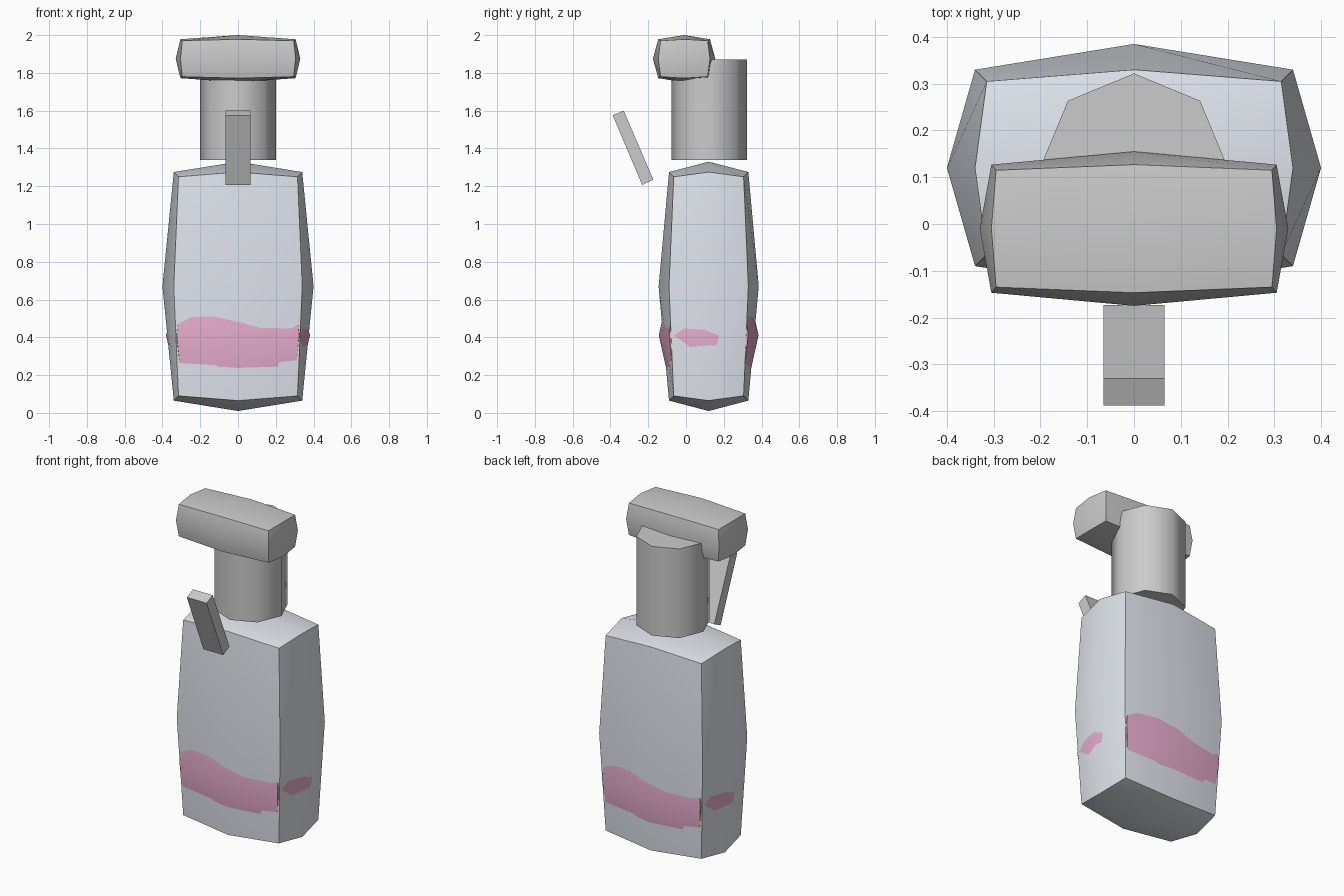
import bpy, bmesh
from mathutils import Vector

if "Cube" in bpy.data.objects:
    bpy.data.objects.remove(bpy.data.objects["Cube"])


def colour(obj, name, rgb):
    mat = bpy.data.materials.new(name)
    mat.diffuse_color = (*rgb, 1)
    mat.use_nodes = True
    mat.node_tree.nodes["Principled BSDF"].inputs["Base Color"].default_value = mat.diffuse_color
    obj.data.materials.append(mat)


def finish(name, bm):
    bmesh.ops.recalc_face_normals(bm, faces=bm.faces)
    mesh = bpy.data.meshes.new(name)
    bm.to_mesh(mesh)
    bm.free()
    obj = bpy.data.objects.new(name, mesh)
    bpy.context.collection.objects.link(obj)
    return obj


def smooth(obj):
    bpy.ops.object.select_all(action='DESELECT')
    obj.select_set(True)
    bpy.context.view_layer.objects.active = obj
    bpy.ops.object.shade_smooth_by_angle(angle=0.6)


def pillow(name, centre, half, edge, corner):
    """Once-divided box: half-extents at face centres, edge middles and corners."""
    bm = bmesh.new()
    bmesh.ops.create_cube(bm, size=2)
    bmesh.ops.subdivide_edges(bm, edges=bm.edges[:], cuts=1, use_grid_fill=True)
    for v in bm.verts:
        level = sum(abs(c) > 0.5 for c in v.co)
        size = (half, edge, corner)[level - 1]
        v.co = Vector([c * s + o for c, s, o in zip(v.co, size, centre)])
    obj = finish(name, bm)
    smooth(obj)
    return obj


# Bottle body
body = pillow("bottle_body", (0, 0.12, 0.67), (0.40, 0.265, 0.66),
              (0.34, 0.21, 0.605), (0.315, 0.185, 0.58))
colour(body, "pale_blue", (0.75, 0.79, 0.85))

# Pink band poking through the body
band = pillow("pink_band", (0, 0.12, 0.41), (0.381, 0.264, 0.27),
              (0.324, 0.209, 0.247), (0.30, 0.184, 0.237))
colour(band, "pink", (0.80, 0.42, 0.61))

# Spray head
pillow("spray_head", (0, -0.01, 1.875), (0.33, 0.165, 0.125),
       (0.305, 0.137, 0.103), (0.295, 0.125, 0.095))

# Eight-sided neck
bm = bmesh.new()
bmesh.ops.create_cone(bm, cap_ends=True, segments=8, radius1=0.2, radius2=0.2, depth=0.53)
bmesh.ops.translate(bm, verts=bm.verts, vec=(0, 0.122, 1.605))
neck = finish("neck", bm)
bpy.ops.object.select_all(action='DESELECT')
neck.select_set(True)
bpy.context.view_layer.objects.active = neck
bpy.ops.object.shade_smooth_by_angle(angle=0.9)

# Slanted trigger
bm = bmesh.new()
side = [(-0.388, 1.575), (-0.33, 1.60), (-0.173, 1.235), (-0.232, 1.207)]
face = bm.faces.new([bm.verts.new((-0.065, y, z)) for y, z in side])
ext = bmesh.ops.extrude_face_region(bm, geom=[face])
bmesh.ops.translate(bm, vec=(0.13, 0, 0),
                    verts=[g for g in ext["geom"] if isinstance(g, bmesh.types.BMVert)])
finish("trigger", bm)
